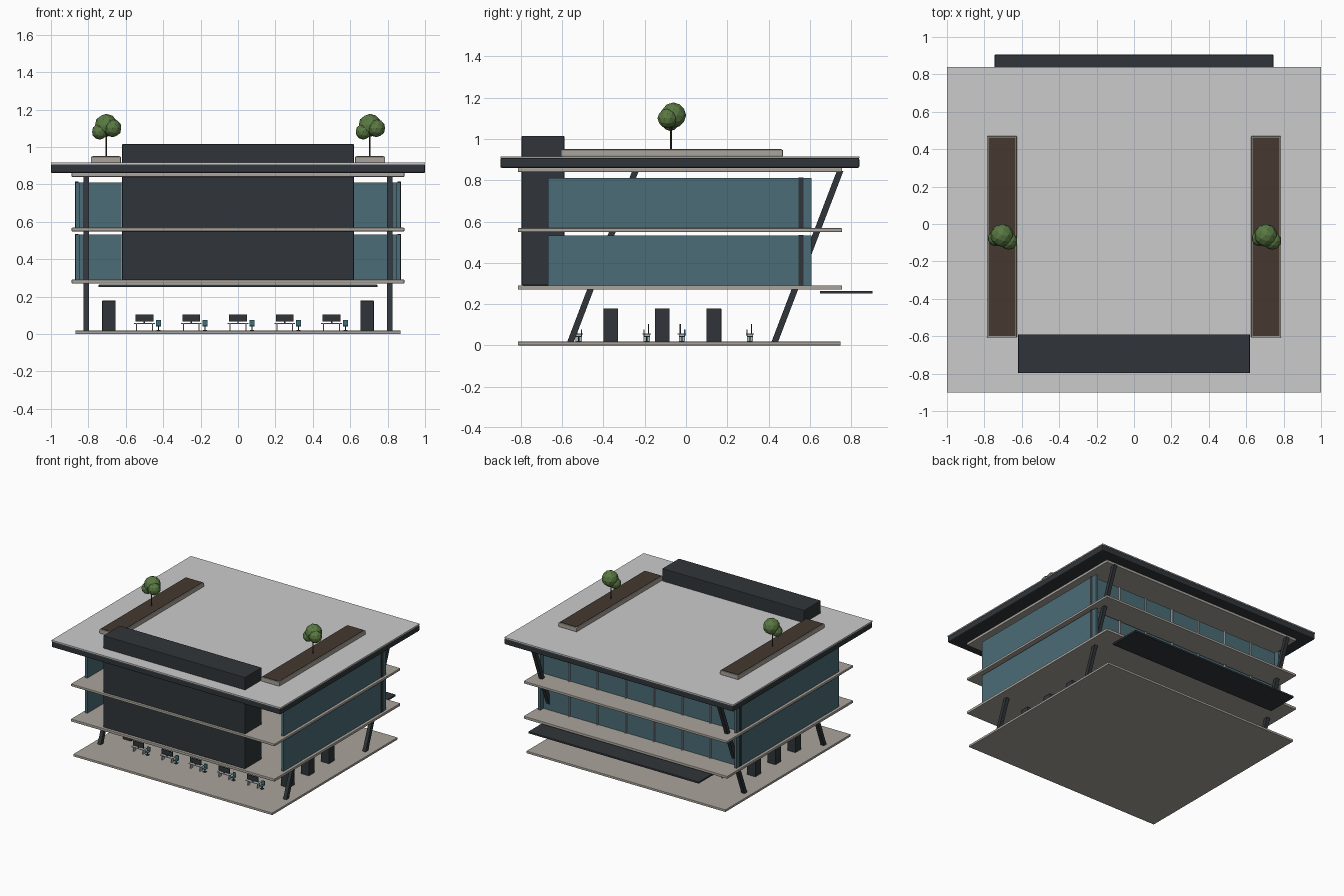
import bpy, math
from mathutils import Vector

if "Cube" in bpy.data.objects:
    bpy.data.objects.remove(bpy.data.objects["Cube"])


def material(name, rgb):
    m = bpy.data.materials.new(name)
    m.diffuse_color = (*rgb, 1)
    m.use_nodes = True
    m.node_tree.nodes["Principled BSDF"].inputs["Base Color"].default_value = m.diffuse_color
    return m


DARK = material("dark_metal", (0.030, 0.036, 0.041))
GLASS = material("teal_glass", (0.07, 0.15, 0.18))
STONE = material("warm_stone", (0.40, 0.37, 0.33))
ROOF = material("pale_roof", (0.58, 0.60, 0.59))
METAL = material("pale_metal", (0.45, 0.48, 0.50))
SOIL = material("soil", (0.06, 0.04, 0.03))
LEAF = material("leaf", (0.10, 0.19, 0.055))
SEAT = material("teal_seat", (0.05, 0.16, 0.20))


def box(name, x, y, z, mat, bevel=0):
    """Box spanning the (min, max) ranges x, y, z."""
    bpy.ops.mesh.primitive_cube_add(size=1, location=[(a + b) / 2 for a, b in (x, y, z)])
    o = bpy.context.object
    o.name = name
    o.scale = [b - a for a, b in (x, y, z)]
    bpy.ops.object.transform_apply(location=False, rotation=False, scale=True)
    o.data.materials.append(mat)
    if bevel:
        m = o.modifiers.new("bevel", "BEVEL")
        m.width, m.segments = bevel, 2
    return o


def mid(c, size):
    return (c - size / 2, c + size / 2)


def rod(name, a, b, r, mat, sides=8):
    a, b = Vector(a), Vector(b)
    bpy.ops.mesh.primitive_cylinder_add(vertices=sides, radius=r, depth=(b - a).length,
                                        location=(a + b) / 2)
    o = bpy.context.object
    o.name = name
    o.rotation_euler = (b - a).to_track_quat('Z', 'Y').to_euler()
    o.data.materials.append(mat)


# floor plates
box("ground_slab", (-.87, .87), (-.815, .75), (0, .018), STONE, .003)
for i, (z0, z1) in enumerate(((.27, .291), (.549, .568), (.84, .862))):
    box(f"floor_slab_{i}", (-.89, .89), (-.815, .757), (z0, z1), STONE, .004)

# roof plate, pale roof finish and entrance canopy
box("roof_edge", (-1, 1), (-.90, .84), (.86, .909), DARK, .008)
box("roof_surface", (-1, 1), (-.90, .84), (.907, .916), ROOF)
box("entrance_canopy", (-.745, .745), (.65, .905), (.25, .264), DARK, .002)

# service core
box("service_core", (-.62, .62), (-.797, -.59), (.291, 1.015), DARK, .004)

# glazing of both upper storeys
for k, (z0, z1) in enumerate(((.291, .532), (.568, .811))):
    box(f"rear_glass_{k}", (-.85, .85), (.55, .568), (z0, z1), GLASS)
    for s in (-1, 1):
        box(f"side_glass_{k}", mid(s * .858, .02), (-.67, .608), (z0, z1), GLASS)
        box(f"corner_post_{k}", mid(s * .862, .018), (.546, .57), (z0, z1 + .003), DARK)
    for i in range(1, 7):
        box(f"mullion_{k}_{i}", mid(-.865 + i * .247, .009), (.542, .582), (z0, z1), METAL)

# raking columns, sheared to stay flat top and bottom
for s in (-1, 1):
    for y0, y1 in ((-.56, -.245), (.43, .747)):
        o = box("raking_column", mid(s * .811, .028), mid(0, .032), (.016, .845), DARK)
        o.location.y = 0
        for v in o.data.vertices:
            v.co.y += y1 if v.co.z > 0 else y0

# roof planters and trees
for s in (-1, 1):
    box("planter", mid(s * .706, .16), (-.607, .47), (.915, .948), STONE, .004)
    box("planter_soil", mid(s * .706, .145), (-.599, .462), (.93, .951), SOIL)
    x, y = s * .705, -.073
    rod("tree_trunk", (x, y, .945), (x, y, 1.08), .004, SOIL)
    for dx, dy, z, r in ((0, .012, 1.115, .062), (.035, -.017, 1.10, .048),
                         (-.034, -.003, 1.082, .043)):
        bpy.ops.mesh.primitive_ico_sphere_add(subdivisions=2, radius=r,
                                              location=(x + dx, y + dy, z))
        bpy.context.object.name = "tree_foliage"
        bpy.context.object.data.materials.append(LEAF)

# equipment cabinets along both sides of the ground floor
for s in (-1, 1):
    for y in (-.365, -.115, .135):
        box("cabinet", mid(s * .69, .072), mid(y, .072), (.018, .178), DARK, .002)


# workstations: desk, screen and chair
def workstation(x, y, f):
    box("desk_top", mid(x, .11), mid(y, .04), (.053, .058), METAL)
    for s in (-1, 1):
        box("desk_leg", mid(x + s * .042, .005), mid(y, .03), (.018, .053), METAL)
    box("screen_stand", mid(x, .008), mid(y + f * .008, .006), (.058, .07), DARK)
    box("screen", mid(x, .096), mid(y + f * .008, .006), (.066, .104), DARK)
    cx = x + .074
    rod("chair_stem", (cx, y, .018), (cx, y, .042), .003, DARK)
    box("chair_base", mid(cx, .022), mid(y, .022), (.018, .022), DARK)
    box("chair_seat", mid(cx, .026), mid(y, .028), (.04, .046), SEAT)
    box("chair_back", mid(cx, .026), mid(y - f * .014, .005), (.044, .076), SEAT)


for y, f in ((-.52, -1), (-.19, 1), (-.02, -1), (.31, 1)):
    for i in range(5):
        workstation(-.5 + i * .25, y, f)
